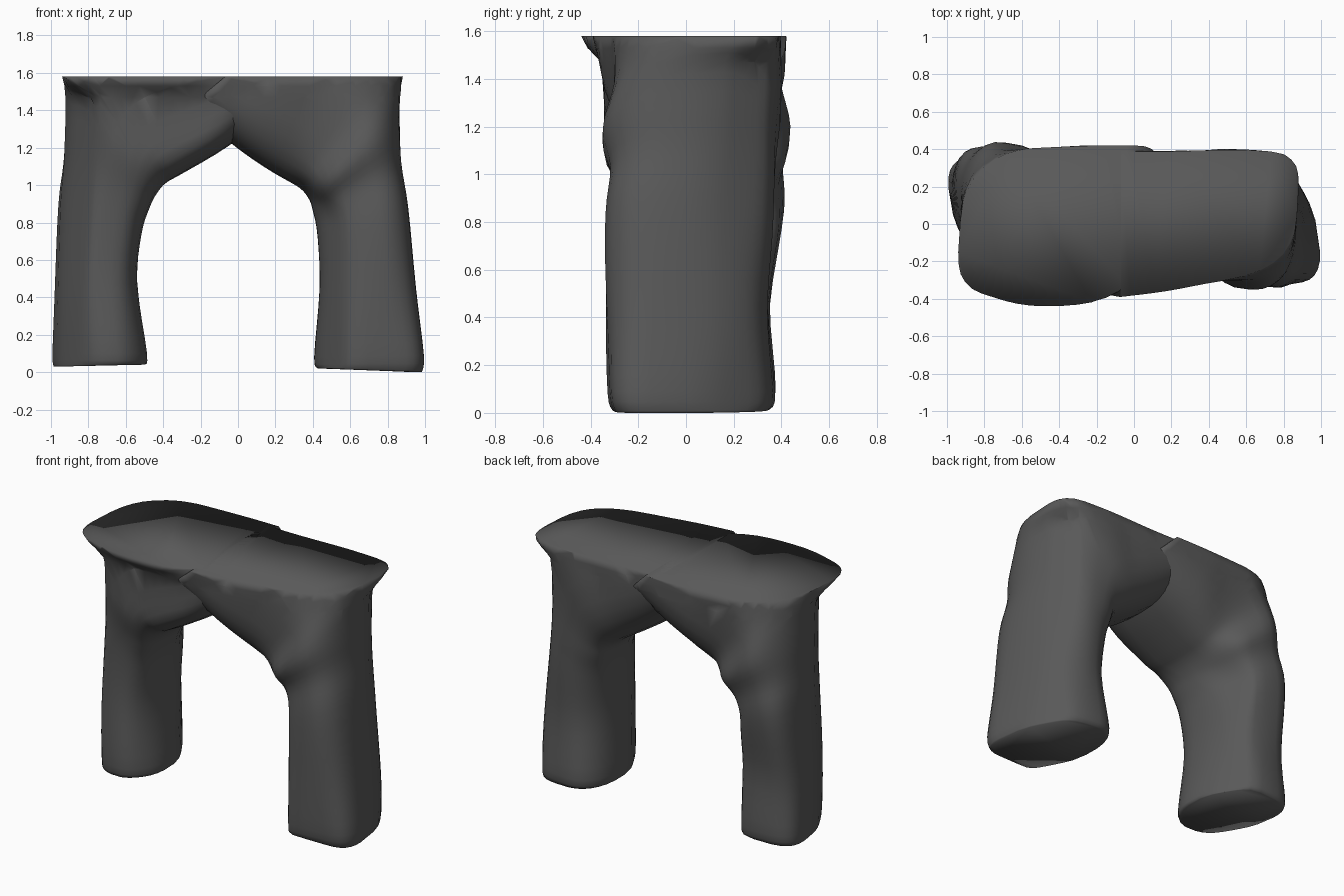
import bpy, bmesh, math
from mathutils import Vector, noise

if "Cube" in bpy.data.objects:
    bpy.data.objects.remove(bpy.data.objects["Cube"])

stone = bpy.data.materials.new("dark grey stone")
stone.diffuse_color = (0.1, 0.1, 0.1, 1)
stone.use_nodes = True
stone.node_tree.nodes["Principled BSDF"].inputs["Base Color"].default_value = stone.diffuse_color

SIDES = 32
TOP = 1.58
UX, UY = 0.866, 0.5          # diagonal along which the pillars are narrow


def spline(rows, steps):
    """Catmull-Rom interpolation between ring rows."""
    out = []
    for i in range(len(rows) - 1):
        a, b, c, d = (rows[max(0, min(len(rows) - 1, i + k))] for k in (-1, 0, 1, 2))
        for s in range(steps):
            t = s / steps
            out.append([0.5 * (2 * q + (r - p) * t + (2*p - 5*q + 4*r - w) * t**2
                               + (3*q - p - 3*r + w) * t**3)
                        for p, q, r, w in zip(a, b, c, d)])
    return out + [list(rows[-1])]


def ramp(z, z0, z1):
    t = max(0, min(1, (z - z0) / (z1 - z0)))
    return t * t * (3 - 2 * t)


def soft_min(v, limit, soft=0.08):
    """Smoothly keep v below limit."""
    d = v - limit
    return limit + 0.5 * (d - math.sqrt(d * d + soft * soft * 0.25))


def arch_half(name, rows, side, outer_u, inner_u, front, seed):
    """Loft rounded-box rings (outer xz, inner xz, front y, back y, shear), cut flat on top."""
    bm = bmesh.new()
    loops = []
    for xo, zo, xi, zi, yf, yb, shear in spline(rows, 4):
        o, n = Vector((xo, 0, zo)), Vector((xi, 0, zi))
        mid, half = (o + n) / 2, (o - n) / 2
        loop = []
        for k in range(SIDES):
            a = 2 * math.pi * k / SIDES
            c, s = math.cos(a), math.sin(a)
            e = 0.68
            if c > 0:        # one outer corner sharper, the other rounder
                e -= 0.2 * max(-1, min(1, shear * 5)) * math.copysign(1, s) * side
            c = math.copysign(abs(c) ** e, c)
            s = math.copysign(abs(s) ** e, s)
            dy = s * (yb - yf) / 2
            p = mid + half * c + half.normalized() * shear * side * dy * max(c, 0) * 0.6
            p.y = (yf + yb) / 2 + dy
            loop.append(bm.verts.new(p))
        loops.append(loop)
    for l0, l1 in zip(loops, loops[1:]):
        for k in range(SIDES):
            j = (k + 1) % SIDES
            bm.faces.new((l0[k], l0[j], l1[j], l1[k]))
    bm.faces.new(loops[0])
    bm.faces.new(loops[-1])

    # flat top, plus two extra edge loops for the overhanging lip
    for z in (TOP, 1.53, 1.47):
        cut = bmesh.ops.bisect_plane(bm, geom=bm.verts[:] + bm.edges[:] + bm.faces[:],
                                     plane_co=(0, 0, z), plane_no=(0, 0, 1),
                                     clear_outer=(z == TOP))
        if z == TOP:
            edges = [e for e in cut["geom_cut"] if isinstance(e, bmesh.types.BMEdge)]
            bmesh.ops.holes_fill(bm, edges=edges, sides=0)

    # chamfer the two narrow corners, undercut the lip, add dents and folds
    for v in bm.verts:
        p = v.co
        below = 1 - ramp(p.z, 1.44, TOP)
        q = Vector((p.x * 4.5 + seed, p.y * 4.5, p.z * 1.3))
        p.y += 0.03 * noise.noise(q) * below * ramp(abs(p.x), 0.2, 0.4)
        u = (p.x * UX + p.y * UY) * side
        limit = outer_u[0] + (outer_u[1] - outer_u[0]) * ramp(p.z, 0.2, 1.2)
        nu = soft_min(u, limit)
        low = 1 - ramp(p.z, 0.8, 1.08)
        nu2 = -soft_min(-nu, -inner_u)
        du = ((nu - u) * below + (nu2 - nu) * low) * side
        p.x += du * UX
        p.y += du * UY
        if p.y < 0:
            p.y += (-soft_min(-p.y, front, 0.03) - p.y) * below
    bmesh.ops.recalc_face_normals(bm, faces=bm.faces[:])
    me = bpy.data.meshes.new(name)
    bm.to_mesh(me)
    bm.free()
    me.materials.append(stone)
    ob = bpy.data.objects.new(name, me)
    bpy.context.collection.objects.link(ob)
    for f in me.polygons:
        f.use_smooth = True


# columns: outer x, outer z, inner x, inner z, front y, back y, shear
right = [
    (0.97, 0.00, 0.42, 0.02, -0.31, 0.36, -0.20),
    (0.98, 0.09, 0.40, 0.08, -0.33, 0.38, -0.20),
    (0.945, 0.45, 0.43, 0.45, -0.33, 0.34, -0.14),
    (0.91, 0.88, 0.42, 0.72, -0.33, 0.36, -0.08),
    (0.88, 1.12, 0.395, 0.86, -0.31, 0.38, 0.0),
    (0.87, 1.35, 0.37, 0.93, -0.35, 0.39, 0.10),
    (0.85, 1.65, 0.32, 0.985, -0.30, 0.40, 0.20),
    (0.60, 1.85, 0.23, 1.04, -0.31, 0.40, 0.05),
    (0.30, 1.88, 0.02, 1.18, -0.36, 0.39, 0.0),
    (0.12, 1.74, -0.27, 1.41, -0.39, 0.39, 0.0),
]
left = [
    (-0.975, 0.03, -0.49, 0.04, -0.26, 0.35, -0.20),
    (-0.98, 0.10, -0.48, 0.10, -0.28, 0.37, -0.20),
    (-0.975, 0.45, -0.535, 0.48, -0.28, 0.35, -0.14),
    (-0.96, 0.90, -0.51, 0.74, -0.29, 0.41, -0.08),
    (-0.94, 1.12, -0.465, 0.88, -0.30, 0.41, 0.0),
    (-0.93, 1.35, -0.43, 0.95, -0.33, 0.44, 0.10),
    (-0.91, 1.65, -0.38, 1.01, -0.38, 0.40, 0.20),
    (-0.70, 1.88, -0.30, 1.06, -0.44, 0.41, 0.05),
    (-0.38, 1.90, -0.05, 1.21, -0.42, 0.42, 0.0),
    (-0.18, 1.76, 0.18, 1.40, -0.31, 0.42, 0.0),
]
arch_half("right_pillar_and_arch", right, 1, (0.88, 0.81), 0.335, 0.37, 2.0)
arch_half("left_pillar_and_arch", left, -1, (0.84, 0.805), 0.37, 0.345, 7.5)
